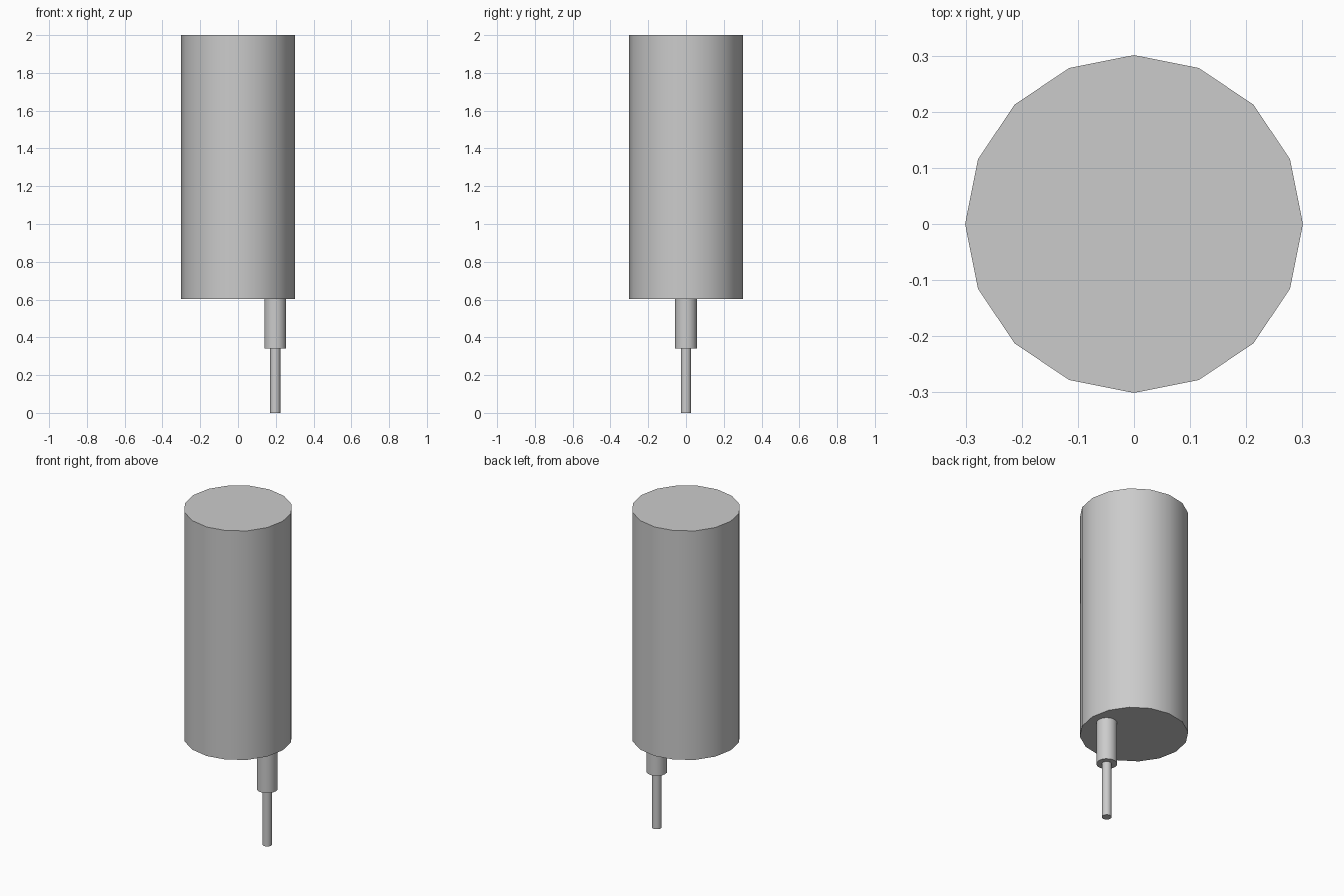
import bpy

# Remove the default cube
cube = bpy.data.objects.get("Cube")
if cube:
    bpy.data.objects.remove(cube, do_unlink=True)

# Single grey metal colour
grey = bpy.data.materials.new("grey_metal")
grey.use_nodes = True
colour = (0.6, 0.6, 0.6, 1.0)
grey.diffuse_color = colour
grey.node_tree.nodes["Principled BSDF"].inputs["Base Color"].default_value = colour


def cylinder(name, radius, bottom, top, x=0.0):
    """Upright sixteen-sided cylinder with smooth sides and crisp rims."""
    bpy.ops.mesh.primitive_cylinder_add(
        vertices=16, radius=radius, depth=top - bottom,
        location=(x, 0, (bottom + top) / 2))
    obj = bpy.context.object
    obj.name = name
    obj.data.materials.append(grey)
    bpy.ops.object.shade_smooth_by_angle()
    return obj


# Main housing, with the stepped shaft hanging off-centre below it
SHAFT_X = 0.197
cylinder("housing", 0.301, 0.602, 2.0)
cylinder("shaft_collar", 0.058, 0.34, 0.602, SHAFT_X)
cylinder("shaft", 0.027, 0.0, 0.34, SHAFT_X)
